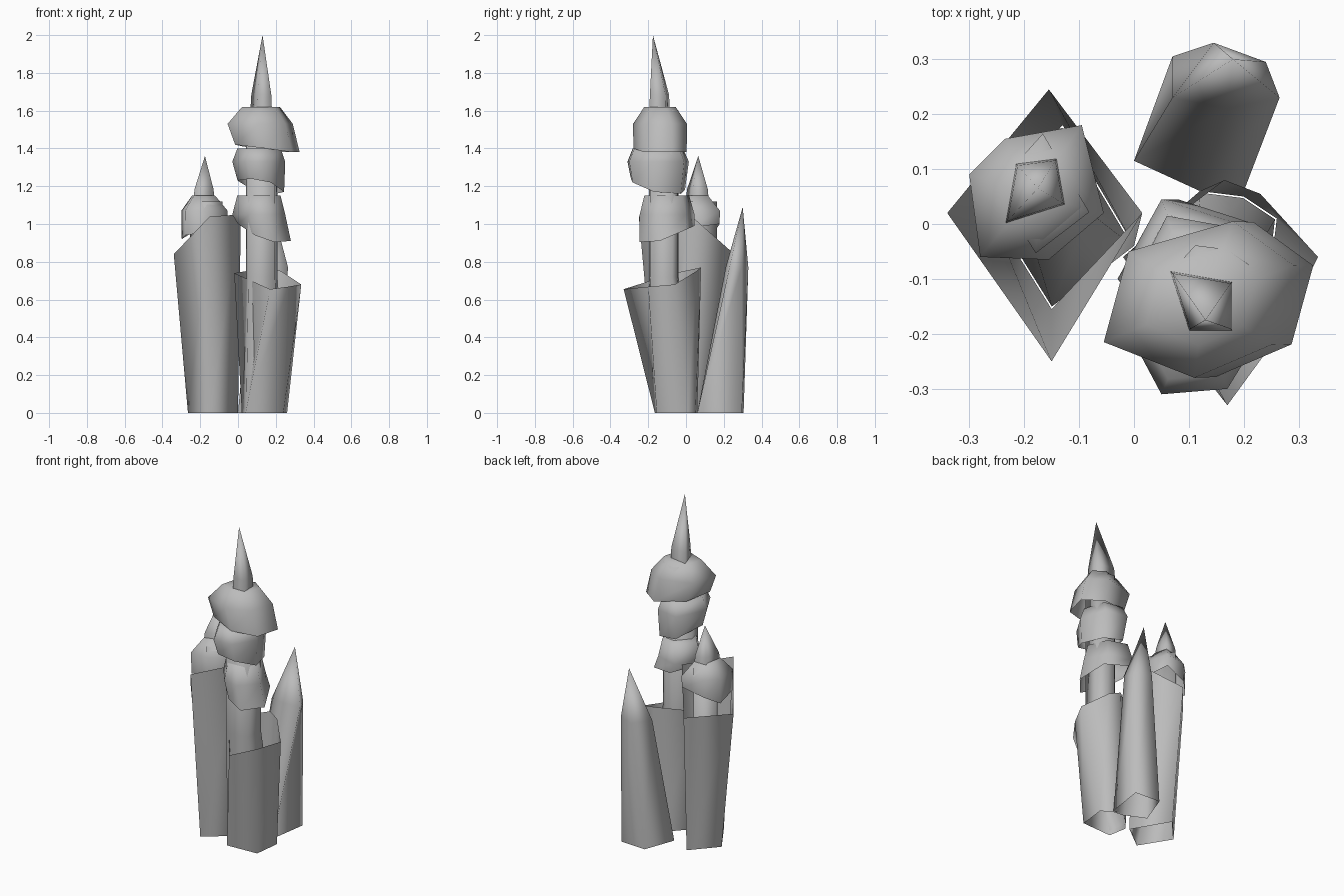
import bpy

cube = bpy.data.objects.get("Cube")
if cube:
    bpy.data.objects.remove(cube, do_unlink=True)

grey = bpy.data.materials.new("plain_grey")
grey.use_nodes = True
grey.diffuse_color = (0.5, 0.5, 0.5, 1)
grey.node_tree.nodes["Principled BSDF"].inputs["Base Color"].default_value = (0.5, 0.5, 0.5, 1)


def middle(points):
    return tuple(sum(p[k] for p in points) / len(points) for k in range(3))


def level(points, z):
    return [(p[0], p[1], z) for p in points]


def shrink(points, factor):
    """Scale a ring sideways about its own middle."""
    c = middle(points)
    return [(c[0] + (x - c[0]) * factor, c[1] + (y - c[1]) * factor, z) for x, y, z in points]


def shift(points, dx, dy):
    return [(x + dx, y + dy, z) for x, y, z in points]


def loft(name, rings, apex=None):
    """Skin equal-sized rings from bottom to top, open unless given an apex."""
    n = len(rings[0])
    verts = [p for ring in rings for p in ring]
    faces = []
    for r in range(len(rings) - 1):
        for i in range(n):
            j = (i + 1) % n
            faces.append((r * n + i, r * n + j, (r + 1) * n + j, (r + 1) * n + i))
    if apex:
        top = len(verts)
        verts.append(apex)
        faces += [(top - n + i, top - n + (i + 1) % n, top) for i in range(n)]
    mesh = bpy.data.meshes.new(name)
    mesh.from_pydata(verts, [], faces)
    mesh.materials.append(grey)
    for face in mesh.polygons:
        face.use_smooth = True
    obj = bpy.data.objects.new(name, mesh)
    bpy.context.collection.objects.link(obj)


def stalk(name, foot, x, y, width, height):
    """Core that narrows from the sheath foot, then rises straight."""
    c = middle(foot)
    column = shift(shrink(foot, width), x - c[0], y - c[1])
    loft(name, [shrink(foot, .97), level(column, height * .45), level(column, height)],
         apex=(x, y, height))


def bulb(name, rim, waist, top, flare, neck, lean=0):
    """Skirted cap, open below, with an uneven lower rim that may lean sideways."""
    shoulder = level(shrink(rim, neck), top)
    loft(name, [shift(shrink(rim, flare), lean, 0), level(rim, waist), shoulder],
         apex=middle(shoulder))


def spike(name, base, z, apex):
    """Slightly swollen pointed tip."""
    belly_z = z + (apex[2] - z) * 0.23
    loft(name, [level(base, z), shrink(level(base, belly_z), 0.92)], apex=apex)


# Tall shoot: sheath, stalk, three bulbs and a tip
tall_foot = level([(.02, -.05), (.04, -.165), (.24, -.155), (.26, .01), (.2, .05), (.12, .06)], 0)
loft("tall_sheath", [
    tall_foot,
    [(-.02, -.06, .74), (.17, -.33, .655), (.265, -.2, .668), (.335, -.06, .68),
     (.23, .055, .75), (.165, .08, .77)],
])
stalk("tall_stalk", tall_foot, .13, -.11, .7, 1.6)
bulb("tall_lower_bulb", [(-.03, -.1, 1.0), (.06, -.22, .94), (.16, -.245, .905), (.25, -.14, .91),
                         (.19, 0, .97), (.05, .045, .99)], 1.05, 1.15, 1, .82, .03)
bulb("tall_middle_bulb", [(-.03, -.16, 1.23), (.05, -.31, 1.24), (.17, -.3, 1.22), (.25, -.17, 1.17),
                          (.2, -.01, 1.16), (.06, .015, 1.18)], 1.33, 1.4, .88, .82, .01)
bulb("tall_upper_bulb", [(-.055, -.215, 1.42), (.11, -.28, 1.4), (.25, -.22, 1.38), (.29, -.075, 1.38),
                         (.18, .005, 1.38), (-.01, -.05, 1.41)], 1.53, 1.62, .99, .58, .038)
spike("tall_tip", [(.1, -.195), (.18, -.195), (.18, -.105), (.065, -.085)], 1.59, (.13, -.175, 2))

# Short shoot on the right: sheath, stalk, one bulb and a tip
short_foot = level([(-.265, .03), (-.15, -.155), (.0, -.04), (-.13, .18)], 0)
loft("short_sheath", [
    short_foot,
    [(-.34, .02, .84), (-.15, -.25, 1.04), (.015, .02, 1.05), (-.155, .245, .85)],
])
stalk("short_stalk", short_foot, -.17, .05, .65, 1.12)
bulb("short_bulb", [(-.3, .09, .92), (-.28, -.06, .94), (-.155, -.065, .96), (-.055, .02, .98),
                    (-.095, .18, 1.0), (-.235, .155, .96)], 1.07, 1.15, .98, .5)
spike("short_tip", [(-.235, 0), (-.125, .035), (-.14, .12), (-.215, .11)], 1.13, (-.175, .065, 1.36))

# Back shoot: a leaning spear
loft("back_spear", [
    level([(0, .115), (.12, .06), (.2, .06), (.235, .295), (.07, .305)], 0),
    level([(.07, .23), (.17, .21), (.265, .23), (.24, .295), (.145, .33)], .77),
], apex=(.18, .3, 1.09))
